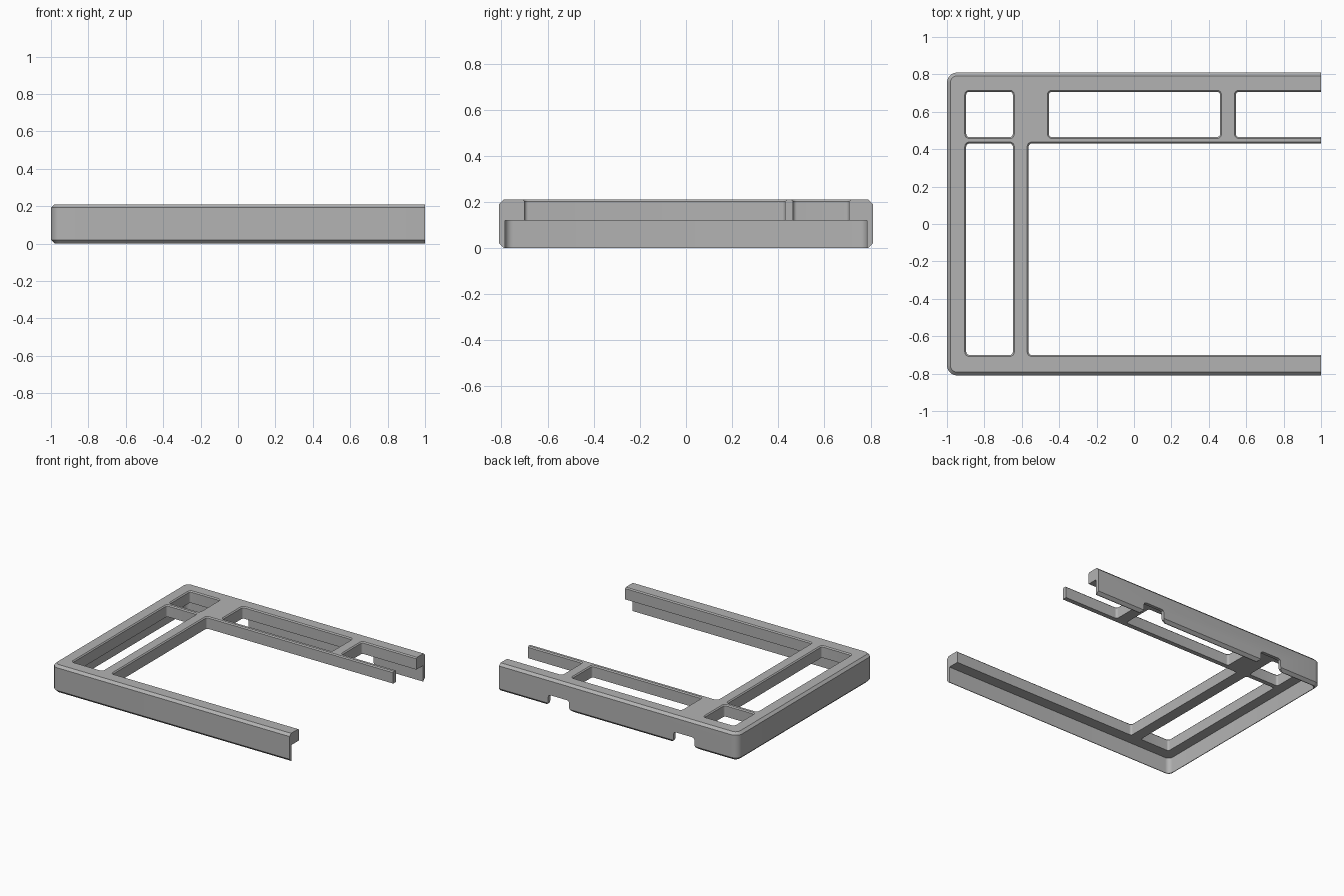
import bpy, bmesh, math
from mathutils import Matrix

# Remove the default object
cube = bpy.data.objects.get("Cube")
if cube:
    bpy.data.objects.remove(cube, do_unlink=True)

grey = bpy.data.materials.new("matte grey")
grey.use_nodes = True
GREY = (0.45, 0.45, 0.45, 1)
grey.diffuse_color = GREY
grey.node_tree.nodes["Principled BSDF"].inputs["Base Color"].default_value = GREY


def rounded_rect(x0, x1, y0, y1, r, steps=6):
    """Counter-clockwise outline of a rectangle with rounded corners."""
    centres = [(x1 - r, y1 - r), (x0 + r, y1 - r), (x0 + r, y0 + r), (x1 - r, y0 + r)]
    pts = []
    for q, (cx, cy) in enumerate(centres):
        for i in range(steps + 1):
            a = math.pi / 2 * (q + i / steps)
            pts.append((cx + r * math.cos(a), cy + r * math.sin(a)))
    return pts


def loft(name, rings):
    """Solid through a stack of outlines, each given as (height, points)."""
    bm = bmesh.new()
    rows = [[bm.verts.new((x, y, z)) for x, y in pts] for z, pts in rings]
    n = len(rows[0])
    for low, high in zip(rows, rows[1:]):
        for i in range(n):
            j = (i + 1) % n
            bm.faces.new((low[i], low[j], high[j], high[i]))
    bm.faces.new(rows[0][::-1])
    bm.faces.new(rows[-1])
    bmesh.ops.recalc_face_normals(bm, faces=bm.faces)
    mesh = bpy.data.meshes.new(name)
    bm.to_mesh(mesh)
    bm.free()
    mesh.materials.append(grey)
    ob = bpy.data.objects.new(name, mesh)
    bpy.context.collection.objects.link(ob)
    return ob


def rect_loft(name, rect, r, levels):
    """Rounded block; levels are (height, inset) pairs."""
    x0, x1, y0, y1 = rect
    return loft(name, [(z, rounded_rect(x0 + d, x1 - d, y0 + d, y1 - d, max(r - d, 0.008)))
                       for z, d in levels])


# Outer case half with chamfered top and bottom rims
BACK, FRONT, PLATE, TOP, OPEN = 0.81, -0.81, 0.12, 0.21, 1.4
case = rect_loft("case_half", (-1, OPEN, FRONT, BACK), 0.055,
                 [(0, 0.02), (0.02, 0), (TOP - 0.018, 0), (TOP, 0.018)])

cutters = []

# Hollow underside
cutters.append(rect_loft("cavity", (-0.975, OPEN + 0.1, -0.785, 0.785), 0.035,
                         [(-0.1, 0), (PLATE, 0)]))

# Key windows through the top plate, with a small flare at the upper edge
windows = [
    (-0.897, -0.648, 0.465, 0.707),
    (-0.897, -0.648, -0.70, 0.43),
    (-0.455, 0.46, 0.465, 0.707),
    (0.545, OPEN - 0.1, 0.465, 0.707),
    (-0.563, OPEN - 0.1, -0.70, 0.43),
]
for rect in windows:
    cutters.append(rect_loft("window", rect, 0.016,
                             [(0.05, 0), (TOP - 0.008, 0), (TOP + 0.002, -0.01)]))

# Cable notches in the lower back wall
half = [(0.115, -0.05), (0.115, 0), (0.095, 0.012), (0.088, 0.03),
        (0.088, 0.068), (0.083, 0.08), (0.07, 0.085)]
for cx in (-0.55, 0.5):
    profile = [(cx + x, z) for x, z in half] + [(cx - x, z) for x, z in reversed(half)]
    notch = loft("notch", [(-0.9, profile), (-0.75, profile)])
    notch.data.transform(Matrix.Rotation(math.pi / 2, 4, "X"))
    cutters.append(notch)

# Flat split plane at the open side
cutters.append(rect_loft("split", (1, 2, -1.2, 1.2), 0.01, [(-0.5, 0), (0.8, 0)]))

# Cut everything and bake the result
for c in cutters:
    c.hide_render = True
    mod = case.modifiers.new(c.name, "BOOLEAN")
    mod.operation = "DIFFERENCE"
    mod.solver = "EXACT"
    mod.object = c
deps = bpy.context.evaluated_depsgraph_get()
baked = bpy.data.meshes.new_from_object(case.evaluated_get(deps))
case.modifiers.clear()
case.data = baked
for c in cutters:
    bpy.data.objects.remove(c, do_unlink=True)

# One colour, smooth rounded corners, sharp edges kept
baked.materials.clear()
baked.materials.append(grey)
for p in baked.polygons:
    p.material_index = 0
bpy.ops.object.select_all(action="DESELECT")
case.select_set(True)
bpy.context.view_layer.objects.active = case
bpy.ops.object.shade_smooth_by_angle(angle=math.radians(30))
